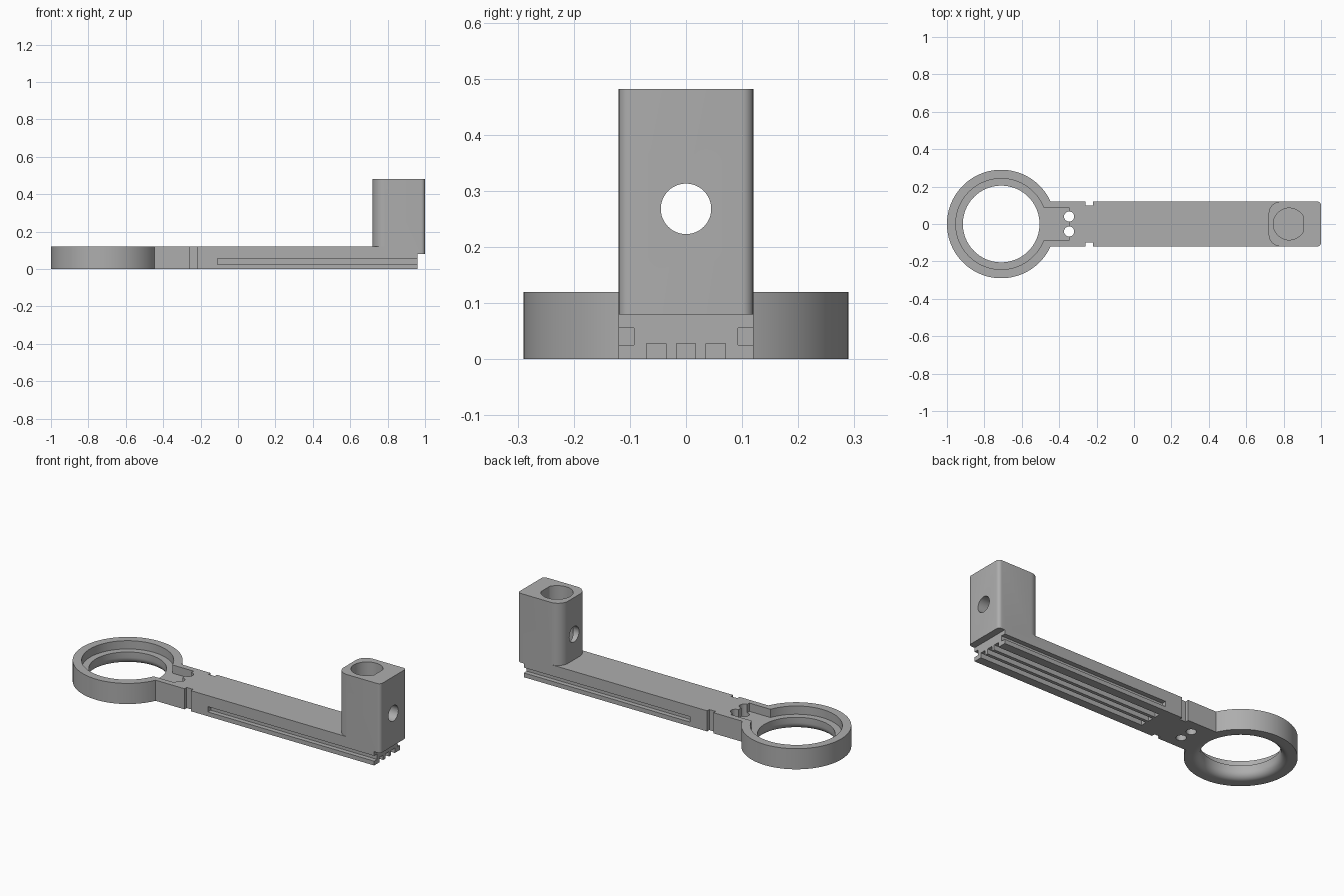
import bpy, bmesh
from math import pi, sin, cos, radians
from mathutils import Matrix

cube = bpy.data.objects.get("Cube")
if cube:
    bpy.data.objects.remove(cube, do_unlink=True)

grey = bpy.data.materials.new("plain grey")
grey.use_nodes = True
colour = (0.42, 0.42, 0.42, 1)
grey.diffuse_color = colour
grey.node_tree.nodes["Principled BSDF"].inputs["Base Color"].default_value = colour


def prism(name, outline, z0, z1, matrix=None):
    """Extrude a closed xy outline between two heights."""
    bm = bmesh.new()
    face = bm.faces.new([bm.verts.new((x, y, z0)) for x, y in outline])
    top = bmesh.ops.extrude_face_region(bm, geom=[face])["geom"]
    verts = [v for v in top if isinstance(v, bmesh.types.BMVert)]
    bmesh.ops.translate(bm, verts=verts, vec=(0, 0, z1 - z0))
    bmesh.ops.recalc_face_normals(bm, faces=bm.faces)
    if matrix:
        bm.transform(matrix)
    return finish(name, bm)


def finish(name, bm):
    mesh = bpy.data.meshes.new(name)
    bm.to_mesh(mesh)
    bm.free()
    mesh.materials.append(grey)
    obj = bpy.data.objects.new(name, mesh)
    bpy.context.collection.objects.link(obj)
    return obj


def arc(cx, cy, r, start=0, end=360, steps=64):
    full = end - start == 360
    n = steps if full else steps + 1
    angles = [radians(start + (end - start) * i / steps) for i in range(n)]
    return [(cx + r * cos(a), cy + r * sin(a)) for a in angles]


def rect(x0, x1, y0, y1):
    return [(x0, y0), (x1, y0), (x1, y1), (x0, y1)]


def revolve(name, profile, cx, steps=96):
    """Spin an (r, z) profile round a vertical axis, with capped ends."""
    bm = bmesh.new()
    rings = [[bm.verts.new((x, y, z)) for x, y in arc(cx, 0, r, steps=steps)]
             for r, z in profile]
    for low, high in zip(rings, rings[1:]):
        for i in range(steps):
            j = (i + 1) % steps
            bm.faces.new((low[i], low[j], high[j], high[i]))
    bm.faces.new(rings[0][::-1])
    bm.faces.new(rings[-1])
    bmesh.ops.recalc_face_normals(bm, faces=bm.faces)
    return finish(name, bm)


def combine(target, tool, operation="DIFFERENCE"):
    mod = target.modifiers.new("combine", "BOOLEAN")
    mod.operation, mod.object, mod.solver = operation, tool, "EXACT"
    bpy.context.view_layer.objects.active = target
    bpy.ops.object.modifier_apply(modifier=mod.name)
    bpy.data.objects.remove(tool, do_unlink=True)


RING_X, HALF, THICK, LEDGE = -0.71, 0.12, 0.12, 0.072

# Arm, ring and upright post joined into one solid
arm = prism("bracket_arm", rect(RING_X, 0.96, -HALF, HALF), 0, THICK)
combine(arm, prism("ring", arc(RING_X, 0, 0.29, steps=96), 0, THICK), "UNION")
post_outline = (arc(0.98, 0.10, 0.02, 0, 90, 6) + arc(0.785, 0.055, 0.065, 90, 180, 12)
                + arc(0.785, -0.055, 0.065, 180, 270, 12) + arc(0.98, -0.10, 0.02, 270, 360, 6))
lower_end = prism("post_foot", rect(0.9, 0.96, -HALF, HALF), 0, 0.08)
post = prism("post", post_outline, 0.08, 0.482)
combine(arm, lower_end, "UNION")
combine(arm, post, "UNION")

# Ring opening: rounded lower lip, straight bore, wide recess on top
lip = [(0.205 + 0.04 * (1 - sin(a)), 0.04 * (1 - cos(a)))
       for a in [pi / 2 * i / 8 for i in range(9)]]
bore = [(0.245, -0.05)] + lip + [(0.205, LEDGE), (0.243, LEDGE), (0.243, 0.2)]
combine(arm, revolve("ring_bore", bore, RING_X))

# Shallow pocket leading out of the ring, with two small through holes
combine(arm, prism("pocket", rect(-0.53, -0.347, -0.087, 0.087), LEDGE, 0.2))
for side in (-1, 1):
    combine(arm, prism("pin_hole", arc(-0.347, side * 0.04, 0.027, steps=32), -0.1, 0.2))

# Side notches and long side grooves
for side in (-1, 1):
    y0, y1 = sorted((side * 0.1, side * 0.2))
    combine(arm, prism("notch", rect(-0.26, -0.22, y0, y1), -0.1, 0.2))
    y0, y1 = sorted((side * 0.093, side * 0.2))
    combine(arm, prism("side_groove", rect(-0.11, 1.1, y0, y1), 0.025, 0.056))

# Three grooves under the arm
for y in (-0.053, 0, 0.053):
    combine(arm, prism("under_groove", rect(-0.11, 1.1, y - 0.017, y + 0.017), -0.1, 0.028))

# Socket in the post with one flat side, and the cross hole through it
combine(arm, prism("socket", arc(0.83, 0, 0.085, 28, 332, 48), 0.12, 0.6))
turn = Matrix.Translation((0, 0, 0.268)) @ Matrix.Rotation(pi / 2, 4, "Y")
combine(arm, prism("cross_hole", arc(0, 0, 0.045, steps=48), 0.5, 1.2, turn))

bpy.ops.object.select_all(action="DESELECT")
arm.select_set(True)
bpy.context.view_layer.objects.active = arm
bpy.ops.object.shade_smooth_by_angle(angle=radians(30))
